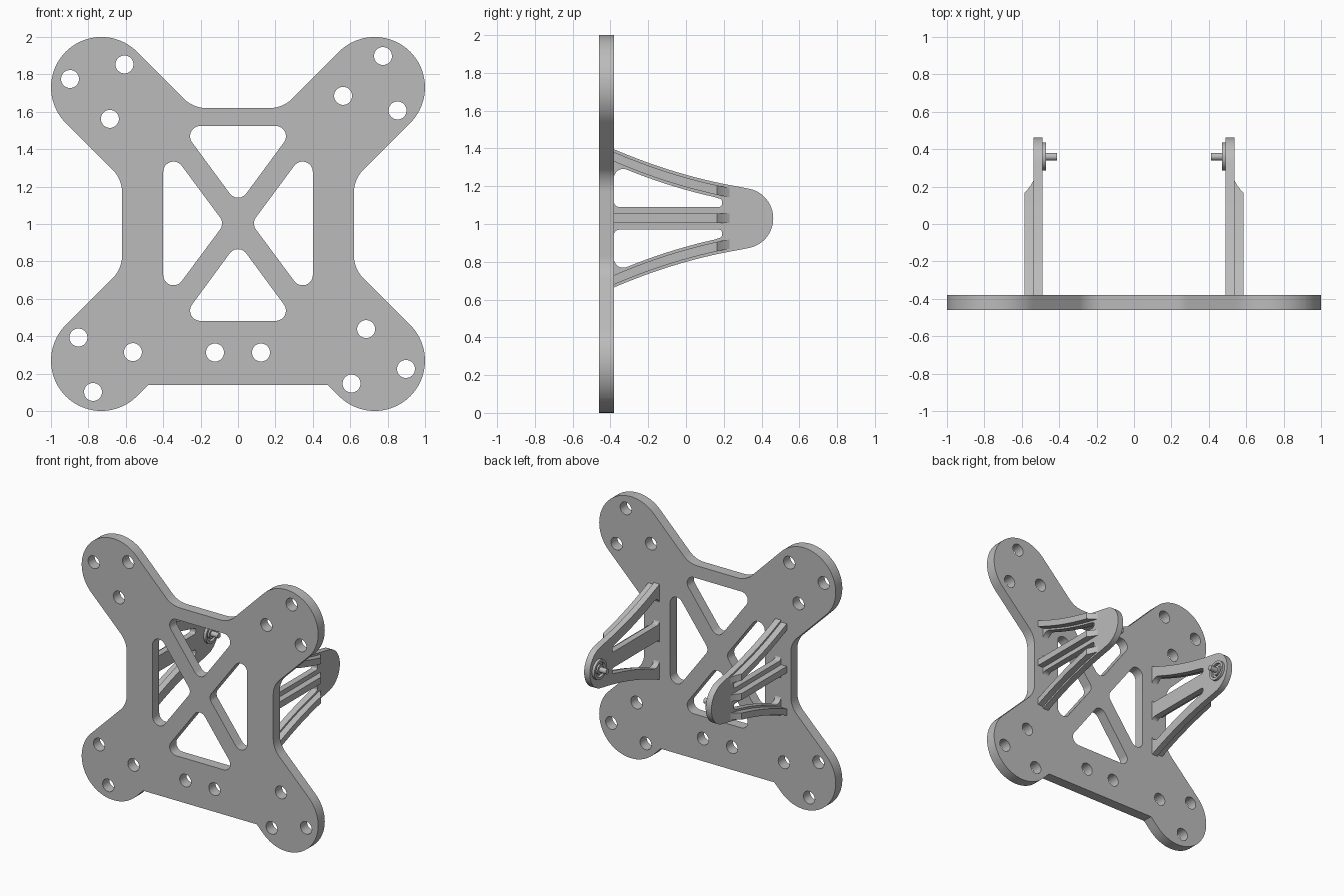
import bpy, bmesh
from math import sin, cos, tan, pi, radians
from mathutils import Matrix, Vector

cube = bpy.data.objects.get("Cube")
if cube:
    bpy.data.objects.remove(cube, do_unlink=True)

grey = bpy.data.materials.new("plain grey")
grey.use_nodes = True
grey.diffuse_color = (0.5, 0.5, 0.5, 1)
grey.node_tree.nodes["Principled BSDF"].inputs["Base Color"].default_value = (0.5, 0.5, 0.5, 1)

# Axis frames: drawing plane to world
FACING = Matrix.Rotation(pi / 2, 4, 'X')                                   # drawn in x, z
SIDEWAYS = Matrix(((0, 0, 1, 0), (1, 0, 0, 0), (0, 1, 0, 0), (0, 0, 0, 1)))  # drawn in y, z
MID = 1.03  # height of the bracket centre line


def circle(x, y, r, n=40):
    return [(x + r * cos(2 * pi * i / n), y + r * sin(2 * pi * i / n)) for i in range(n)]


def rounded(corners, steps=12):
    """Closed outline from (x, y, radius) corners, each filleted by its radius."""
    out = []
    for i, (x, y, r) in enumerate(corners):
        p = Vector((x, y))
        if r == 0:
            out.append((x, y))
            continue
        a = (Vector(corners[i - 1][:2]) - p).normalized()
        b = (Vector(corners[(i + 1) % len(corners)][:2]) - p).normalized()
        half = a.angle(b) / 2
        centre = p + (a + b).normalized() * (r / sin(half))
        start = p + a * (r / tan(half)) - centre
        end = p + b * (r / tan(half)) - centre
        turn = start.angle_signed(end)
        for k in range(steps + 1):
            # angle_signed is clockwise positive
            t = -turn * k / steps
            out.append((centre.x + start.x * cos(t) - start.y * sin(t),
                        centre.y + start.x * sin(t) + start.y * cos(t)))
    return out


def finish(name, bm, mirror=False):
    bmesh.ops.remove_doubles(bm, verts=bm.verts, dist=0.0002)
    bmesh.ops.recalc_face_normals(bm, faces=bm.faces)
    mesh = bpy.data.meshes.new(name)
    bm.to_mesh(mesh)
    bm.free()
    mesh.materials.clear()
    mesh.materials.append(grey)
    obj = bpy.data.objects.new(name, mesh)
    bpy.context.collection.objects.link(obj)
    if mirror:
        obj.modifiers.new("Mirror", 'MIRROR').use_mirror_merge = False
    bpy.ops.object.select_all(action='DESELECT')
    obj.select_set(True)
    bpy.context.view_layer.objects.active = obj
    bpy.ops.object.shade_smooth_by_angle(angle=radians(30))
    return obj


def slab(name, loops, frame, offset, thick, mirror=False):
    """Extruded flat part; the first loop is the outline, the rest are holes."""
    curve = bpy.data.curves.new(name, 'CURVE')
    curve.dimensions = '2D'
    curve.fill_mode = 'BOTH'
    curve.extrude = thick / 2
    for loop in loops:
        s = curve.splines.new('POLY')
        s.points.add(len(loop) - 1)
        for point, (x, y) in zip(s.points, loop):
            point.co = (x, y, 0, 1)
        s.use_cyclic_u = True
    tmp = bpy.data.objects.new("outline", curve)
    bpy.context.collection.objects.link(tmp)
    bpy.context.view_layer.update()
    mesh = bpy.data.meshes.new_from_object(tmp)
    bpy.data.objects.remove(tmp, do_unlink=True)
    bm = bmesh.new()
    bm.from_mesh(mesh)
    bpy.data.meshes.remove(mesh)
    bmesh.ops.transform(bm, matrix=Matrix.Translation(offset) @ frame, verts=bm.verts)
    return finish(name, bm, mirror)


# Base plate: four round lobes joined by a waisted body
half = [(0.24, 1.62, 0.17), (0.73, 2.112, 0.27), (1.112, 1.73, 0.27), (0.62, 1.24, 0.17),
        (0.62, 0.76, 0.17), (1.112, 0.27, 0.27), (0.73, -0.112, 0.27), (0.48, 0.14, 0)]
loops = [rounded(half + [(-x, z, r) for x, z, r in reversed(half)], 20)]

# Triangular windows between the crossed struts
R = 0.055
for s in (1, -1):
    loops.append(rounded([(-0.31, 1.003 + s * 0.521, R), (0.31, 1.003 + s * 0.521, R),
                          (0, 1.003 + s * 0.1, R)]))
    loops.append(rounded([(s * 0.4, 1.445, R), (s * 0.4, 0.561, R), (s * 0.072, 1.003, R)]))

# Three screw holes in each lobe, two along the lower edge
for x, z, first in ((-0.73, 1.73, 45), (0.73, 1.73, 75), (-0.73, 0.27, 15), (0.73, 0.27, 105)):
    for k in range(3):
        a = radians(first + 120 * k)
        loops.append(circle(x + 0.174 * cos(a), z + 0.174 * sin(a), 0.048))
loops += [circle(s * 0.123, 0.313, 0.048) for s in (1, -1)]
slab("base_plate", loops, FACING, (0, -0.42, 0), 0.08)


# Side brackets: curved arms running into a round tip
def arm(y):
    d = y - 0.325
    return 0.16 - 0.153 * d + 0.196 * d * d


def span(a, b, n):
    return [a + (b - a) * i / n for i in range(n + 1)]


upper = [(y, arm(y)) for y in span(-0.41, 0.29, 14)]
tip = [(0.302 + 0.16 * cos(a), 0.16 * sin(a)) for a in span(radians(82), radians(-82), 32)]
outline = upper + tip + [(y, -h) for y, h in reversed(upper)]
window = rounded([(-0.382, 0.06, 0.03), (-0.382, arm(-0.382) - 0.08, 0.05)]
                 + [(y, arm(y) - 0.08, 0) for y in span(-0.27, 0.15, 8)]
                 + [(0.19, arm(0.19) - 0.084, 0.015), (0.19, 0.06, 0.015)], 8)
bracket = [[(y, MID + h) for y, h in outline]]
bracket += [[(y, MID + s * h) for y, h in window] for s in (1, -1)]
slab("side_bracket", bracket, SIDEWAYS, (0.514, 0, 0), 0.048, True)


# Stiffening ribs on the outer face, sloping down to the tip
def rib(name, centre):
    bm = bmesh.new()
    stations = [(y, 0.586) for y in span(-0.4, 0.165, 12)]
    stations += [(0.185, 0.568), (0.205, 0.553), (0.235, 0.536)]
    rings = []
    for y, x in stations:
        z = MID + centre(y)
        rings.append([bm.verts.new(c) for c in ((0.53, y, z - 0.025), (x, y, z - 0.025),
                                                (x, y, z + 0.025), (0.53, y, z + 0.025))])
    for a, b in zip(rings, rings[1:]):
        for i in range(4):
            j = (i + 1) % 4
            bm.faces.new((a[i], a[j], b[j], b[i]))
    bm.faces.new(rings[0])
    bm.faces.new(rings[-1])
    finish(name, bm, True)


rib("upper_rib", lambda y: arm(y) - 0.04)
rib("middle_rib", lambda y: 0)
rib("lower_rib", lambda y: 0.04 - arm(y))

# Pivot on the inner face: raised ring, hub and pin
slab("pivot_ring", [circle(0.36, MID, 0.075), circle(0.36, MID, 0.056)],
     SIDEWAYS, (0.481, 0, 0), 0.022, True)
slab("pivot_hub", [circle(0.36, MID, 0.036)], SIDEWAYS, (0.481, 0, 0), 0.022, True)
slab("pivot_pin", [circle(0.36, MID, 0.02, 24)], SIDEWAYS, (0.453, 0, 0), 0.082, True)
